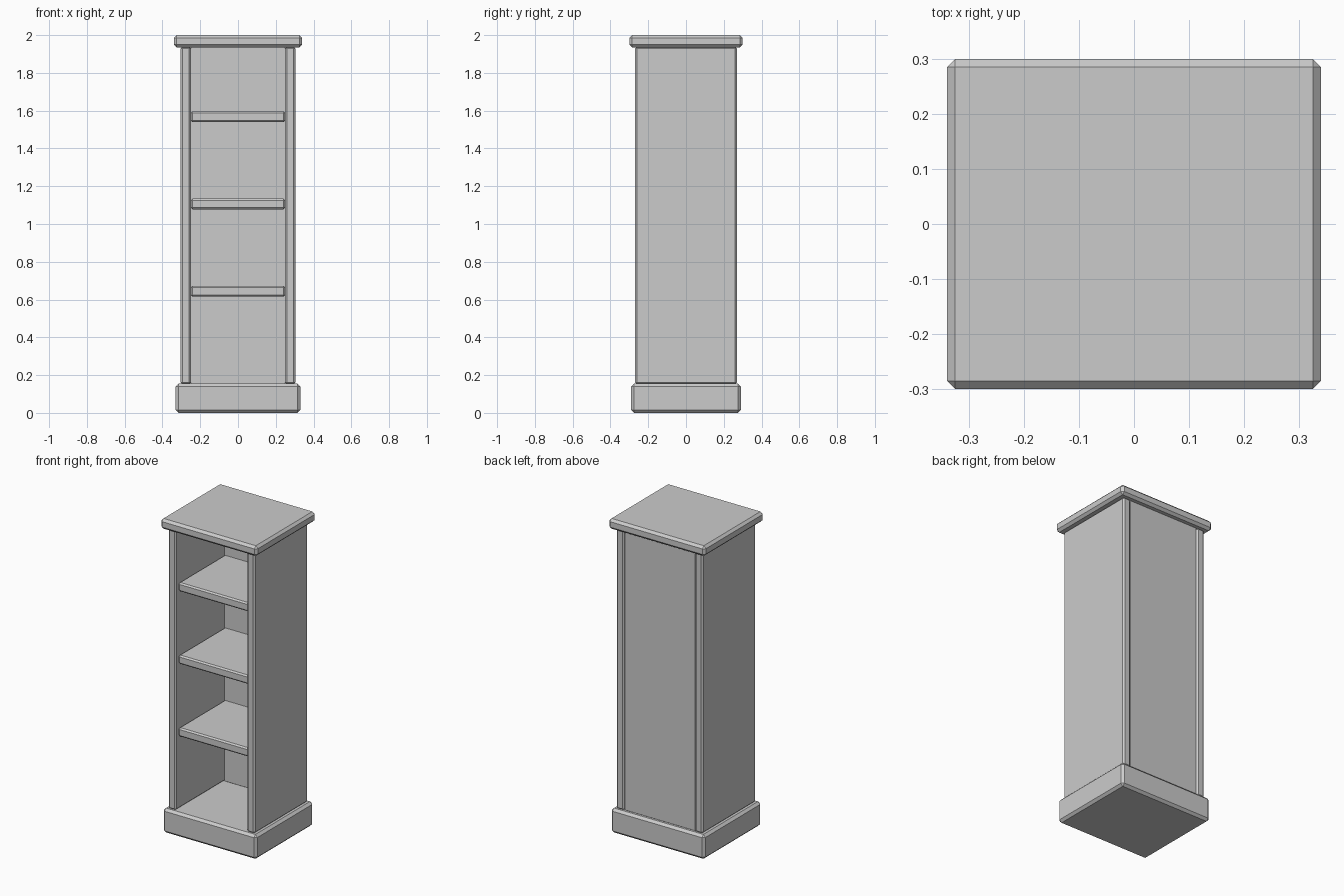
import bpy

if "Cube" in bpy.data.objects:
    bpy.data.objects.remove(bpy.data.objects["Cube"])

grey = bpy.data.materials.new("plain_grey")
grey.diffuse_color = (0.6, 0.6, 0.6, 1)
grey.use_nodes = True
grey.node_tree.nodes["Principled BSDF"].inputs["Base Color"].default_value = grey.diffuse_color


def box(name, lo, hi, bevel):
    """Chamfered box between two opposite corners."""
    bpy.ops.mesh.primitive_cube_add(size=1)
    ob = bpy.context.object
    ob.name = name
    ob.location = [(a + b) / 2 for a, b in zip(lo, hi)]
    ob.scale = [b - a for a, b in zip(lo, hi)]
    bpy.ops.object.transform_apply(location=True, rotation=False, scale=True)
    mod = ob.modifiers.new("chamfer", 'BEVEL')
    mod.width = bevel
    mod.segments = 1
    ob.data.materials.append(grey)
    return ob


# plinth and top slab
box("base", (-0.33, -0.29, 0), (0.33, 0.29, 0.155), 0.015)
box("top", (-0.34, -0.30, 1.935), (0.34, 0.30, 2.0), 0.015)

# side panels
for label, s in (("left", -1), ("right", 1)):
    x0, x1 = sorted((s * 0.25, s * 0.305))
    box(label + "_side", (x0, -0.27, 0.152), (x1, 0.27, 1.938), 0.01)

# back panel
box("back", (-0.252, 0.22, 0.152), (0.252, 0.262, 1.938), 0.004)

# shelves
for i in range(3):
    z = 0.644 + i * 0.462
    box(f"shelf_{i + 1}", (-0.25, -0.245, z - 0.028), (0.25, 0.225, z + 0.028), 0.009)
